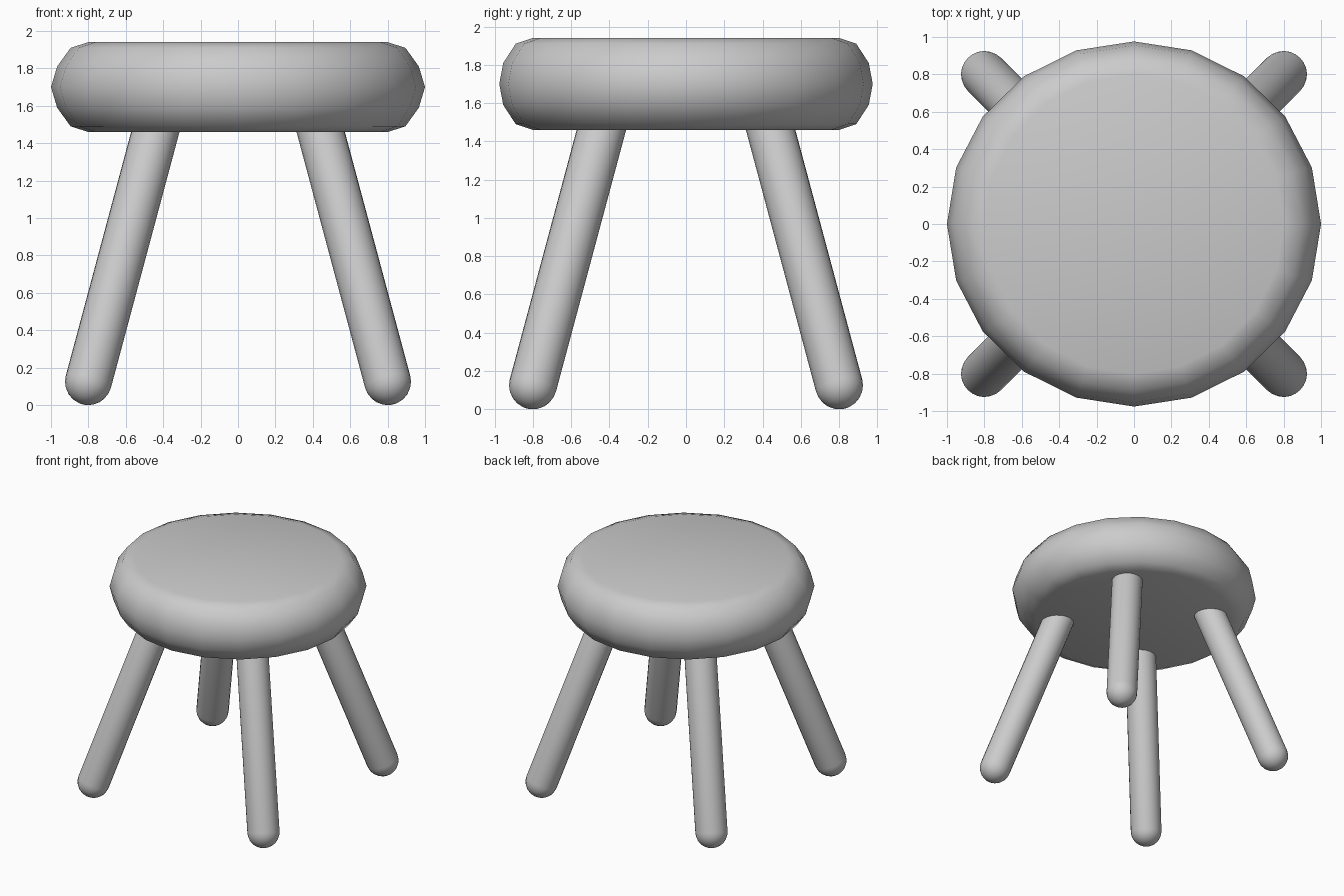
import bpy, bmesh, math
from mathutils import Vector

if "Cube" in bpy.data.objects:
    bpy.data.objects.remove(bpy.data.objects["Cube"])


def loft(name, rings, angle):
    """Skin a stack of equal-length point rings and cap both ends."""
    bm = bmesh.new()
    loops = [[bm.verts.new(p) for p in ring] for ring in rings]
    n = len(loops[0])
    for a, b in zip(loops, loops[1:]):
        for i in range(n):
            j = (i + 1) % n
            bm.faces.new((a[i], a[j], b[j], b[i]))
    bm.faces.new(loops[0][::-1])
    bm.faces.new(loops[-1])
    bmesh.ops.recalc_face_normals(bm, faces=bm.faces)
    mesh = bpy.data.meshes.new(name)
    bm.to_mesh(mesh)
    bm.free()
    ob = bpy.data.objects.new(name, mesh)
    bpy.context.collection.objects.link(ob)
    bpy.ops.object.select_all(action='DESELECT')
    ob.select_set(True)
    bpy.context.view_layer.objects.active = ob
    bpy.ops.object.shade_smooth_by_angle(angle=math.radians(angle))
    return ob


# Seat: 20-sided cushion, (x radius, y radius, height above its middle)
half = [(1.0, 0.976, 0.0), (0.967, 0.955, 0.11), (0.895, 0.89, 0.21), (0.8, 0.8, 0.24)]
profile = [(x, y, -z) for x, y, z in half[:0:-1]] + half
seat_rings = [[(x * math.cos(math.tau * i / 20), y * math.sin(math.tau * i / 20), 1.70 + z)
               for i in range(20)] for x, y, z in profile]
loft("seat", seat_rings, 60)


# Legs: splayed capsules running from the foot up into the seat
def leg(name, sx, sy, r=0.125, sides=24, steps=7):
    foot = Vector((0.8 * sx, 0.8 * sy, r))
    top = Vector((0.41 * sx, 0.41 * sy, 1.58))
    axis = (top - foot).normalized()
    u = axis.orthogonal().normalized()
    v = axis.cross(u)
    rings = []
    for centre, start in ((foot, -90), (top, 0)):
        for k in range(steps):
            t = math.radians(start + 90 * k / (steps - 1))
            t = max(-1.52, min(1.52, t))
            rings.append([centre + axis * r * math.sin(t) + r * math.cos(t) *
                          (u * math.cos(a) + v * math.sin(a))
                          for a in (math.tau * i / sides for i in range(sides))])
    loft(name, rings, 40)


for side, sx in (("left", -1), ("right", 1)):
    for end, sy in (("front", -1), ("back", 1)):
        leg(f"{end}_{side}_leg", sx, sy)
